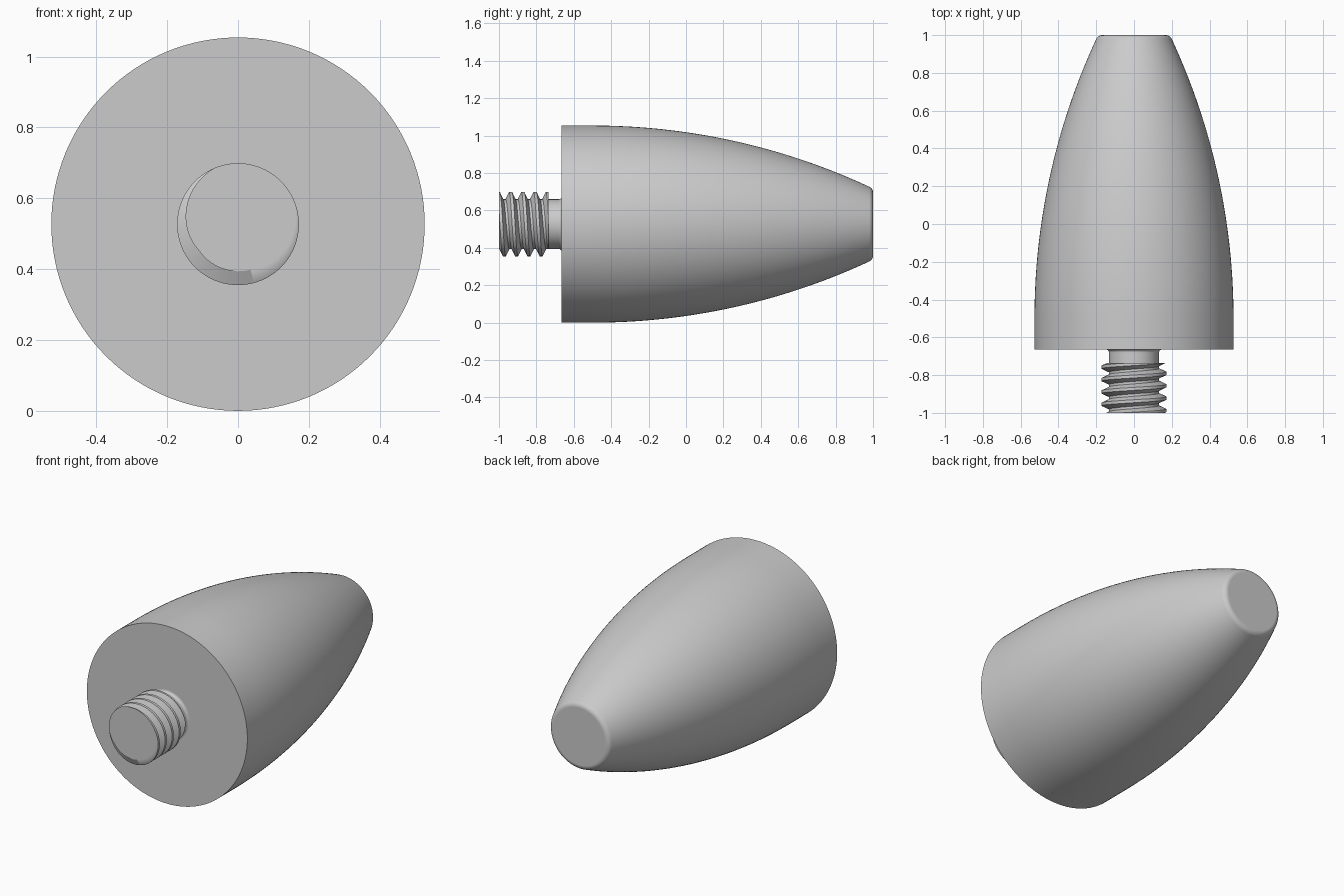
import bpy, bmesh, math
from mathutils import Vector

cube = bpy.data.objects.get("Cube")
if cube:
    bpy.data.objects.remove(cube, do_unlink=True)

RADIUS = 0.527
FRONT, BASE, NOSE = -1.0, -0.665, 1.0
SEGMENTS = 128

grey = bpy.data.materials.new("plain grey")
grey.use_nodes = True
colour = (0.6, 0.6, 0.6, 1)
grey.diffuse_color = colour
grey.node_tree.nodes["Principled BSDF"].inputs["Base Color"].default_value = colour


def ring_point(r, y, angle):
    """Point around the y axis; the angle runs from up towards +x."""
    return Vector((r * math.sin(angle), y, RADIUS + r * math.cos(angle)))


def finish(name, bm):
    bmesh.ops.recalc_face_normals(bm, faces=bm.faces)
    mesh = bpy.data.meshes.new(name)
    bm.to_mesh(mesh)
    bm.free()
    mesh.materials.append(grey)
    mesh.shade_smooth()
    mesh.set_sharp_from_angle(angle=math.radians(30))
    obj = bpy.data.objects.new(name, mesh)
    bpy.context.collection.objects.link(obj)
    weighted = obj.modifiers.new("flat caps", 'WEIGHTED_NORMAL')
    weighted.keep_sharp = True
    return obj


def lathe(name, profile):
    """Turn (radius, y) points around the y axis and cap both ends."""
    bm = bmesh.new()
    rings = [[bm.verts.new(ring_point(r, y, math.tau * i / SEGMENTS))
              for i in range(SEGMENTS)] for r, y in profile]
    for a, b in zip(rings, rings[1:]):
        for i in range(SEGMENTS):
            j = (i + 1) % SEGMENTS
            bm.faces.new((a[i], a[j], b[j], b[i]))
    bm.faces.new(rings[0])
    bm.faces.new(rings[-1])
    return finish(name, bm)


# Tapered body: short cylinder, long circular arc, rounded nose edge
arc_start, arc_end, arc_radius = -0.5, 0.98, 3.51
body = [(RADIUS, BASE)]
for i in range(33):
    y = arc_start + (arc_end - arc_start) * i / 32
    drop = arc_radius - math.sqrt(arc_radius ** 2 - (y - arc_start) ** 2)
    body.append((RADIUS - drop, y))
fillet = 0.034
slope = math.asin((arc_end - arc_start) / arc_radius)
centre_r = body[-1][0] - fillet * math.cos(slope)
for i in range(1, 9):
    a = slope + (math.pi / 2 - slope) * i / 8
    body.append((centre_r + fillet * math.cos(a),
                 NOSE - fillet + fillet * math.sin(a)))
lathe("tapered_body", body)

# Plain neck with a small fillet where it meets the body
ROOT, CREST = 0.133, 0.172
THREAD_END = -0.735
flare = 0.015
neck = [(ROOT, THREAD_END - 0.01)]
for i in range(7):
    a = math.pi / 2 * i / 6
    neck.append((ROOT + flare * (1 - math.cos(a)),
                 BASE - flare + flare * math.sin(a)))
lathe("neck", neck)

# Screw thread: one trapezoid swept along a right-handed helix, trimmed flat
PITCH, STEPS, TURNS = 0.0655, 96, 7
tooth = [(ROOT, -0.5), (ROOT, -0.4), (CREST, -0.12),
         (CREST, 0.12), (ROOT, 0.4), (ROOT, 0.5)]
first = FRONT - 2 * PITCH - PITCH * 20 / 360
bm = bmesh.new()
previous = None
for i in range(STEPS * TURNS + 1):
    turn = i / STEPS
    row = [bm.verts.new(ring_point(r, first + PITCH * (turn + offset), math.tau * turn))
           for r, offset in tooth]
    if previous:
        for k in range(len(tooth) - 1):
            bm.faces.new((previous[k], previous[k + 1], row[k + 1], row[k]))
    previous = row
bmesh.ops.remove_doubles(bm, verts=bm.verts, dist=1e-5)
for y, direction in ((FRONT, -1), (THREAD_END, 1)):
    geom = bm.verts[:] + bm.edges[:] + bm.faces[:]
    bmesh.ops.bisect_plane(bm, geom=geom, dist=1e-6, plane_co=(0, y, 0),
                           plane_no=(0, direction, 0), clear_outer=True)
bmesh.ops.holes_fill(bm, edges=[e for e in bm.edges if e.is_boundary], sides=0)
finish("screw_thread", bm)
